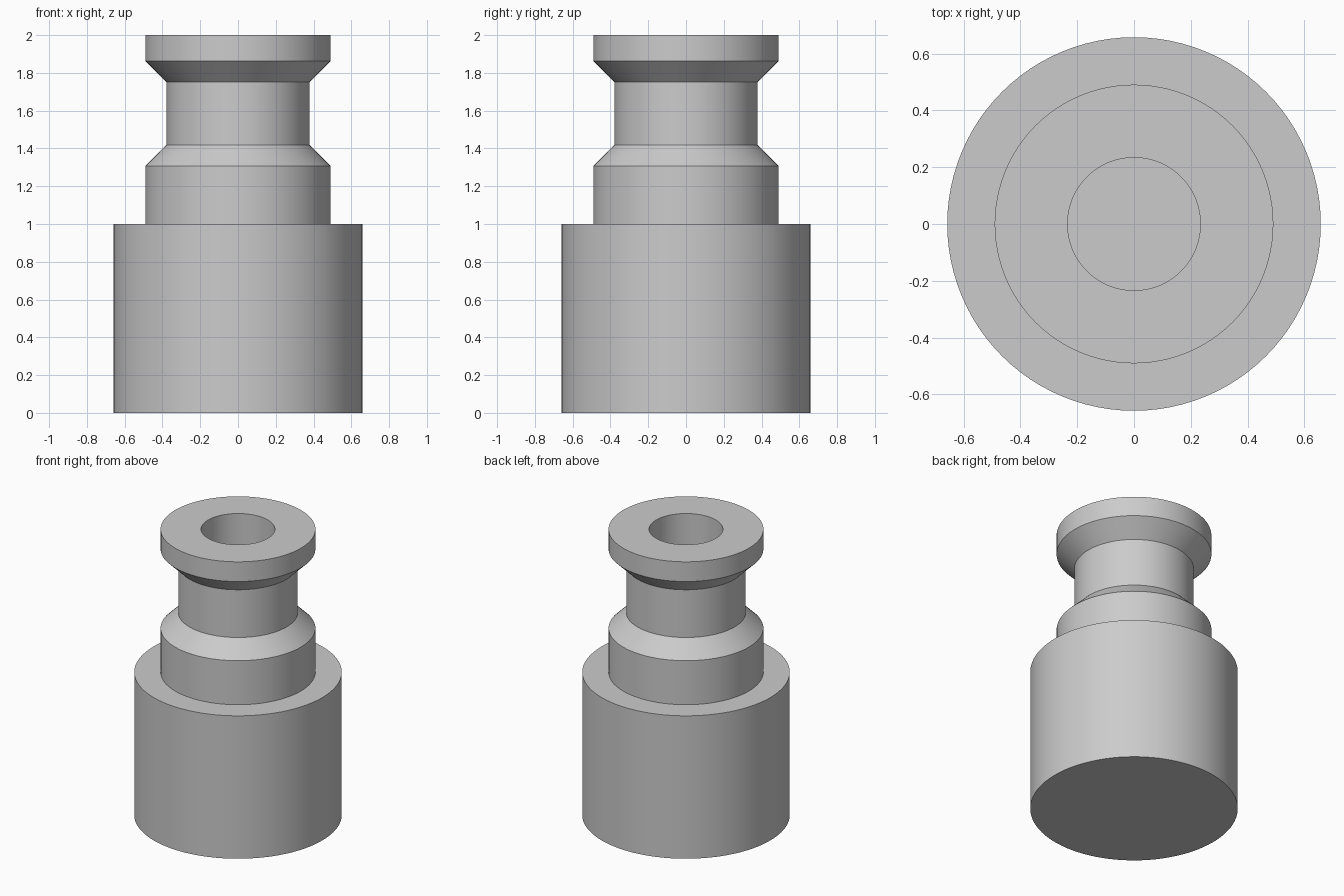
import bpy
import bmesh
from math import radians, tau
from mathutils import Matrix, Vector

SEGMENTS = 96

cube = bpy.data.objects.get("Cube")
if cube:
    bpy.data.objects.remove(cube, do_unlink=True)

# Plain grey metal
grey = bpy.data.materials.new("grey_metal")
grey.use_nodes = True
colour = (0.6, 0.6, 0.6, 1)
grey.diffuse_color = colour
grey.node_tree.nodes["Principled BSDF"].inputs["Base Color"].default_value = colour


def lathe(name, profile, material):
    """Turn a radius/height profile around z and cap both ends."""
    bm = bmesh.new()
    rings = []
    for radius, z in profile:
        ring = []
        for i in range(SEGMENTS):
            turn = Matrix.Rotation(tau * i / SEGMENTS, 3, "Z")
            ring.append(bm.verts.new(turn @ Vector((radius, 0, z))))
        rings.append(ring)
    for low, high in zip(rings, rings[1:]):
        for i in range(SEGMENTS):
            j = (i + 1) % SEGMENTS
            bm.faces.new((low[i], low[j], high[j], high[i]))
    bm.faces.new(rings[0][::-1])
    bm.faces.new(rings[-1])
    bmesh.ops.recalc_face_normals(bm, faces=bm.faces)
    mesh = bpy.data.meshes.new(name)
    bm.to_mesh(mesh)
    bm.free()
    mesh.materials.append(material)
    obj = bpy.data.objects.new(name, mesh)
    bpy.context.collection.objects.link(obj)
    bpy.ops.object.select_all(action="DESELECT")
    obj.select_set(True)
    bpy.context.view_layer.objects.active = obj
    bpy.ops.object.shade_smooth_by_angle(angle=radians(30))
    return obj


base_r, collar_r, neck_r, bore_r = 0.658, 0.491, 0.379, 0.234
base_top, bore_floor, top = 1.0, 1.0, 2.0

# Solid base, collar, grooved neck, flange and blind bore in one turned piece
lathe("turned_body", [
    (base_r, 0), (base_r, base_top),
    (collar_r, base_top), (collar_r, 1.308),
    (neck_r, 1.418), (neck_r, 1.752),
    (collar_r, 1.862), (collar_r, top),
    (bore_r, top), (bore_r, bore_floor),
], grey)
